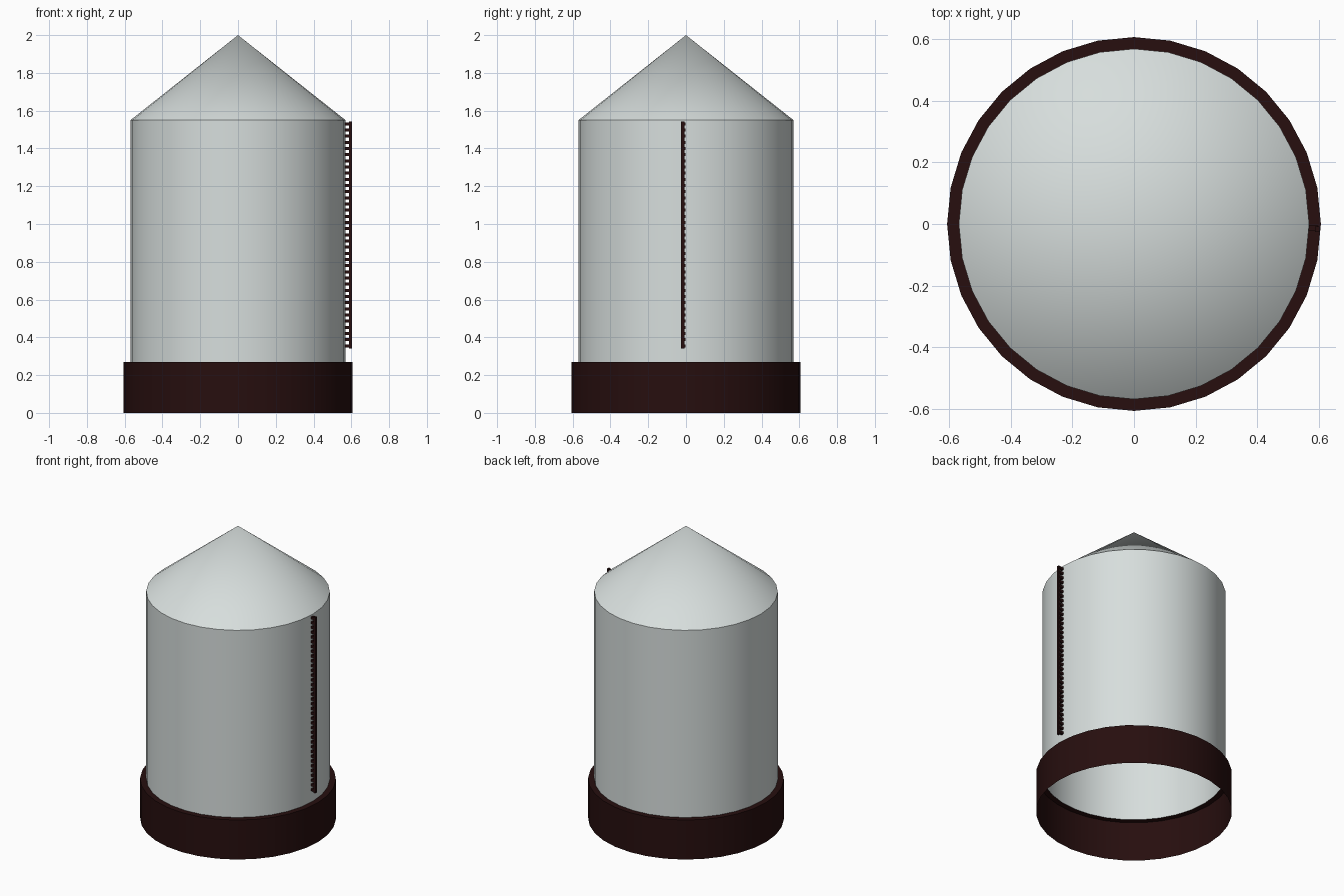
import bpy, bmesh, math
from mathutils import Matrix, Vector

if "Cube" in bpy.data.objects:
    bpy.data.objects.remove(bpy.data.objects["Cube"])

SIDES = 32
R_BODY, R_BASE = 0.569, 0.607
Z_BASE, Z_EAVE, Z_TOP = 0.27, 1.55, 2.0


def material(name, rgb):
    m = bpy.data.materials.new(name)
    m.diffuse_color = (*rgb, 1)
    m.use_nodes = True
    m.node_tree.nodes["Principled BSDF"].inputs["Base Color"].default_value = m.diffuse_color
    return m


pale = material("pale_grey", (0.68, 0.73, 0.72))
dark = material("dark_maroon", (0.02, 0.0045, 0.0045))


def finish(name, bm, mat, smooth=True):
    bmesh.ops.recalc_face_normals(bm, faces=bm.faces)
    me = bpy.data.meshes.new(name)
    bm.to_mesh(me)
    bm.free()
    me.materials.append(mat)
    ob = bpy.data.objects.new(name, me)
    bpy.context.collection.objects.link(ob)
    if smooth:
        bpy.ops.object.select_all(action='DESELECT')
        ob.select_set(True)
        bpy.context.view_layer.objects.active = ob
        bpy.ops.object.shade_smooth_by_angle(angle=math.radians(30))
    return ob


def lathe(name, profile, mat):
    """Open shell turned around z from (radius, z) points; radius 0 is an apex."""
    bm = bmesh.new()
    rings = []
    for r, z in profile:
        n = SIDES if r > 0 else 1
        rings.append([bm.verts.new((r * math.cos(math.tau * i / SIDES),
                                    r * math.sin(math.tau * i / SIDES), z))
                      for i in range(n)])
    for a, b in zip(rings, rings[1:]):
        for i in range(SIDES):
            j = (i + 1) % SIDES
            if len(b) == 1:
                bm.faces.new((a[i], a[j], b[0]))
            else:
                bm.faces.new((a[i], a[j], b[j], b[i]))
    return finish(name, bm, mat)


def box(bm, lo, hi):
    lo, hi = Vector(lo), Vector(hi)
    bmesh.ops.create_cube(bm, size=1, matrix=Matrix.Translation((lo + hi) / 2)
                          @ Matrix.Diagonal((*(hi - lo), 1)))


# Tank wall with conical roof, open underneath
lathe("tank", [(R_BODY, Z_BASE), (R_BODY, Z_EAVE), (0, Z_TOP)], pale)

# Base skirt with its top ledge, open underneath
lathe("base_skirt", [(R_BASE, 0), (R_BASE, Z_BASE), (R_BODY, Z_BASE)], dark)

# Ladder: one upright rail
bm = bmesh.new()
box(bm, (0.588, -0.026, 0.34), (0.603, -0.008, 1.543))
finish("ladder_rail", bm, dark, False)

# Ladder: short rungs joining rail and wall
bm = bmesh.new()
RUNGS = 37
for i in range(RUNGS):
    z = 0.355 + i * (1.53 - 0.355) / (RUNGS - 1)
    box(bm, (0.564, -0.022, z - 0.008), (0.596, -0.003, z + 0.008))
finish("ladder_rungs", bm, dark, False)
